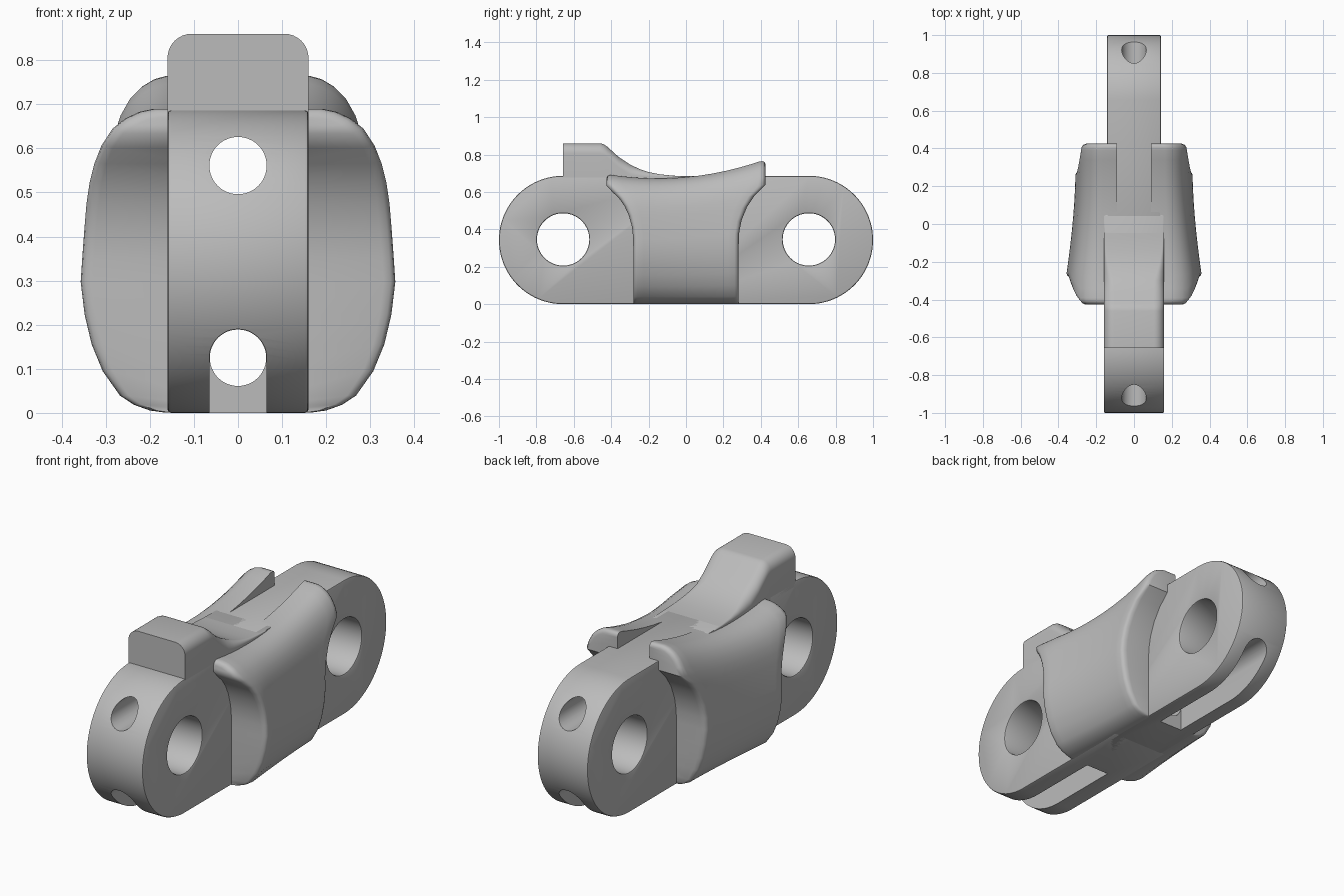
import bpy, bmesh
from math import sin, cos, pi, sqrt, radians

cube = bpy.data.objects.get("Cube")
if cube:
    bpy.data.objects.remove(cube, do_unlink=True)

steel = bpy.data.materials.new("plain_grey")
steel.use_nodes = True
GREY = (0.5, 0.5, 0.5, 1)
steel.diffuse_color = GREY
steel.node_tree.nodes["Principled BSDF"].inputs["Base Color"].default_value = GREY

R, PIN_Y, MID_Z = 0.343, 0.657, 0.343   # end radius and pin centre


def make(name, verts, faces):
    bm = bmesh.new()
    vs = [bm.verts.new(v) for v in verts]
    for f in faces:
        bm.faces.new([vs[i] for i in f])
    bmesh.ops.remove_doubles(bm, verts=bm.verts, dist=1e-5)
    bmesh.ops.recalc_face_normals(bm, faces=bm.faces)
    me = bpy.data.meshes.new(name)
    bm.to_mesh(me)
    bm.free()
    me.materials.append(steel)
    ob = bpy.data.objects.new(name, me)
    bpy.context.collection.objects.link(ob)
    return ob


def prism(name, profile, axis, a, b):
    """Extrude a 2D profile along x (profile is y,z) or y (profile is x,z)."""
    place = (lambda p, t: (t, p[0], p[1])) if axis == "X" else (lambda p, t: (p[0], t, p[1]))
    n = len(profile)
    verts = [place(p, t) for t in (a, b) for p in profile]
    faces = [list(range(n)), list(range(n, 2 * n))]
    faces += [[i, (i + 1) % n, n + (i + 1) % n, n + i] for i in range(n)]
    return make(name, verts, faces)


def arc(cx, cz, r, a0, a1, n):
    return [(cx + r * cos(radians(a0 + (a1 - a0) * i / n)),
             cz + r * sin(radians(a0 + (a1 - a0) * i / n))) for i in range(n + 1)]


def circle(cx, cz, r, n=48):
    return arc(cx, cz, r, 0, 360, n)[:-1]


def bake(ob):
    dg = bpy.context.evaluated_depsgraph_get()
    me = bpy.data.meshes.new_from_object(ob.evaluated_get(dg))
    ob.modifiers.clear()
    ob.data = me


def cut(ob, cutter):
    m = ob.modifiers.new("cut", "BOOLEAN")
    m.operation, m.solver, m.object = "DIFFERENCE", "EXACT", cutter
    bake(ob)


def smooth(ob, angle=35):
    bpy.ops.object.select_all(action="DESELECT")
    ob.select_set(True)
    bpy.context.view_layer.objects.active = ob
    bpy.ops.object.shade_smooth_by_angle(angle=radians(angle))


# Cutters: long oil bores and the open-bottomed end slots
SLOT = 0.065
arch = [(-SLOT, -0.1), (SLOT, -0.1)] + arc(0, 0.125, SLOT, 0, 180, 24)
bores = [
    prism("upper_bore", circle(0, 0.561, SLOT), "Y", -1.2, 1.2),
    prism("lower_bore", circle(0, 0.125, SLOT - 0.001), "Y", -0.4, 0.4),
    prism("front_slot", arch, "Y", -1.2, -0.28),
    prism("back_slot", arch, "Y", 0.28, 1.2),
]

# Link body: wide front half and slightly narrower back half
for name, s, half_width, inner in (("front_body", -1, 0.16, 0.05), ("back_body", 1, 0.143, 0.1)):
    ends = arc(PIN_Y, MID_Z, R, -90, 90, 48)
    profile = [(s * y, z) for y, z in [(-inner, 0)] + ends + [(-inner, 2 * R)]]
    body = prism(name, profile, "X", -half_width, half_width)
    pin = prism("pin_hole", circle(s * PIN_Y, MID_Z + 0.003, 0.14, 64), "X", -0.5, 0.5)
    cut(body, pin)
    bpy.data.objects.remove(pin, do_unlink=True)
    bevel = body.modifiers.new("edge", "BEVEL")
    bevel.width, bevel.segments = 0.008, 2
    bevel.limit_method, bevel.angle_limit = "ANGLE", radians(60)
    bake(body)
    for b in bores:
        cut(body, b)
    smooth(body)
for b in bores:
    bpy.data.objects.remove(b, do_unlink=True)

# Guide tooth: rounded block on top sweeping down to the body
path = [(-0.657, 0.86), (-0.46, 0.86), (-0.44, 0.855), (-0.42, 0.841), (-0.36, 0.787),
        (-0.3, 0.747), (-0.25, 0.723), (-0.2, 0.706), (-0.14, 0.694), (-0.07, 0.687), (0.0, 0.684)]
verts, faces = [], []
for y, top in path:
    r = min(0.055, max(0.003, (top - 0.68) * 0.9))
    half = [(0.16, 0.66)] + arc(0.16 - r, top - r, r, 0, 90, 8)
    verts += [(x, y, z) for x, z in half + [(-x, z) for x, z in reversed(half)]]
n = len(verts) // len(path)
for j in range(len(path) - 1):
    faces += [[j * n + i, j * n + (i + 1) % n, (j + 1) * n + (i + 1) % n, (j + 1) * n + i] for i in range(n)]
faces += [list(range(n)), list(range(len(verts) - n, len(verts)))]
smooth(make("guide_tooth", verts, faces))

# Side wings: section as fractions of local width and height
SECTION = [(0.25, 0.0), (0.47, 0.0), (0.56, 0.008), (0.66, 0.027), (0.75, 0.058), (0.86, 0.14),
           (0.93, 0.23), (0.975, 0.33), (1.0, 0.44), (0.99, 0.52), (0.975, 0.61), (0.955, 0.7), (0.935, 0.77),
           (0.905, 0.83), (0.86, 0.885), (0.79, 0.935), (0.71, 0.968), (0.62, 0.99), (0.53, 1.0), (0.25, 1.0)]
INNER = 0.09
# Position along the wing, and inset that rounds the end edges
COLUMNS = [(-1, 0.03), (-0.985, 0.013), (-0.96, 0.004), (-0.92, 0)]
COLUMNS += [(-0.8 + 0.16 * i, 0) for i in range(11)]
COLUMNS += [(-s, d) for s, d in reversed(COLUMNS[:4])]


def top_height(y):
    return 0.672 + 0.093 * ((y + 0.15) / 0.55) ** 2


def width(y):
    u = min(1, max(0, (y + 0.28) / 0.56))
    return 0.31 + 0.05 * (1 - u) ** 1.7


def half_length(z):
    # clears the round end of the neighbouring link
    if z <= MID_Z:
        return 0.282
    return min(0.425, PIN_Y - sqrt(max(0, 0.375 ** 2 - (z - MID_Z) ** 2)))


for name, side in (("left_wing", 1), ("right_wing", -1)):
    verts, faces = [], []
    for fx, fz in SECTION:
        outer = []
        for s, inset in COLUMNS:
            y = s * 0.28
            for _ in range(8):
                z = fz * top_height(y)
                y = s * half_length(z)
            x = INNER if fx == 0.25 else max(INNER, fx * width(y) - inset * fx)
            z -= inset * max(0, fz - 0.8) * 4
            outer.append((x, y, max(z, 0.001)))
        loop = outer + [(INNER, y, z) for x, y, z in reversed(outer)]
        verts += [(side * x, y, z) for x, y, z in loop]
    n = 2 * len(COLUMNS)
    for j in range(1, len(SECTION) - 2):
        faces += [[j * n + i, j * n + (i + 1) % n, (j + 1) * n + (i + 1) % n, (j + 1) * n + i] for i in range(n)]
    # bottom and top strips closing onto the inner wall
    for j in (1, len(SECTION) - 2):
        faces += [[j * n + i, j * n + i + 1, j * n + n - 2 - i, j * n + n - 1 - i] for i in range(n // 2 - 1)]
    smooth(make(name, verts, faces), 45)
